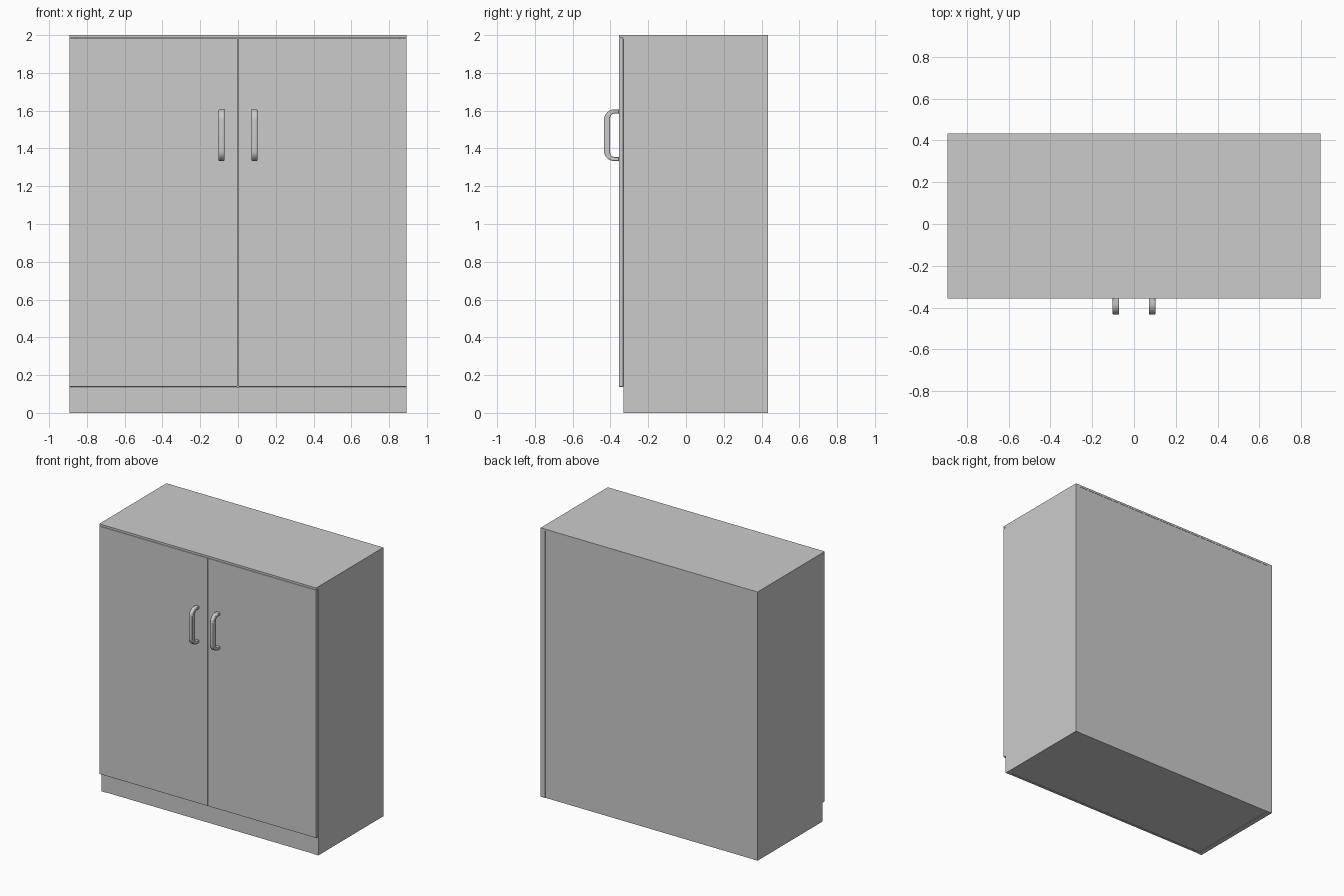
import bpy, bmesh, math

if "Cube" in bpy.data.objects:
    bpy.data.objects.remove(bpy.data.objects["Cube"])

W = 0.893                        # half width
BACK, FRONT, DOOR_Y = 0.434, -0.331, -0.356
T = 0.037                        # side panel thickness
TOP_Z = 1.985


def finish(name, bm, bevel=0.0):
    bmesh.ops.recalc_face_normals(bm, faces=bm.faces)
    me = bpy.data.meshes.new(name)
    bm.to_mesh(me)
    bm.free()
    ob = bpy.data.objects.new(name, me)
    bpy.context.collection.objects.link(ob)
    if bevel:
        mod = ob.modifiers.new("soft_edges", 'BEVEL')
        mod.width = bevel
        mod.segments = 2
        mod.limit_method = 'ANGLE'
        mod.angle_limit = math.radians(40)
    return ob


def box(name, x, y, z, bevel=0.0):
    bm = bmesh.new()
    bmesh.ops.create_cube(bm, size=1)
    for v in bm.verts:
        for i, (a, b) in enumerate((x, y, z)):
            v.co[i] = a if v.co[i] < 0 else b
    return finish(name, bm, bevel)


def arc(cy, cz, ry, rz, a0, a1, n=10):
    pts = []
    for i in range(n + 1):
        a = math.radians(a0 + (a1 - a0) * i / n)
        pts.append((cy + ry * math.cos(a), cz + rz * math.sin(a)))
    return pts


def handle(name, x):
    # D-shaped bow: outer and inner rounded paths, joined as a strip of quads
    y0 = DOOR_Y + 0.002
    outer = ([(y0, 1.607)] + arc(-0.379, 1.552, 0.055, 0.055, 90, 180)
             + arc(-0.379, 1.388, 0.055, 0.055, 180, 270) + [(y0, 1.333)])
    inner = ([(y0, 1.585)] + arc(-0.377, 1.560, 0.025, 0.025, 90, 180)
             + arc(-0.377, 1.380, 0.025, 0.025, 180, 270) + [(y0, 1.355)])
    bm = bmesh.new()
    rings = []
    for (oy, oz), (iy, iz) in zip(outer, inner):
        rings.append([bm.verts.new(p) for p in (
            (x - 0.015, oy, oz), (x + 0.015, oy, oz),
            (x + 0.015, iy, iz), (x - 0.015, iy, iz))])
    for a, b in zip(rings, rings[1:]):
        for i in range(4):
            j = (i + 1) % 4
            bm.faces.new((a[i], a[j], b[j], b[i]))
    bm.faces.new(rings[0])
    bm.faces.new(rings[-1])
    ob = finish(name, bm, 0.004)
    bpy.ops.object.select_all(action='DESELECT')
    bpy.context.view_layer.objects.active = ob
    ob.select_set(True)
    bpy.ops.object.shade_smooth_by_angle(angle=math.radians(35))


# Carcass
box("top_board", (-W, W), (DOOR_Y, BACK), (TOP_Z, 2.0))
inner_x = (-W + T, W - T)
box("back_panel", inner_x, (BACK - 0.022, BACK - 0.002), (0, TOP_Z))
box("bottom_panel", inner_x, (FRONT + 0.02, BACK - 0.022), (0.002, 0.138))
box("plinth", inner_x, (FRONT + 0.003, FRONT + 0.02), (0, 0.138))

# Sides, doors and handles, left and right
for side, s in (("left", -1), ("right", 1)):
    box(side + "_side_panel", sorted((s * W, s * (W - T))), (FRONT, BACK), (0, TOP_Z))
    box(side + "_door", sorted((s * 0.002, s * W)), (DOOR_Y, FRONT - 0.001),
        (0.138, TOP_Z - 0.003), 0.003)
    handle(side + "_handle", s * 0.087)
